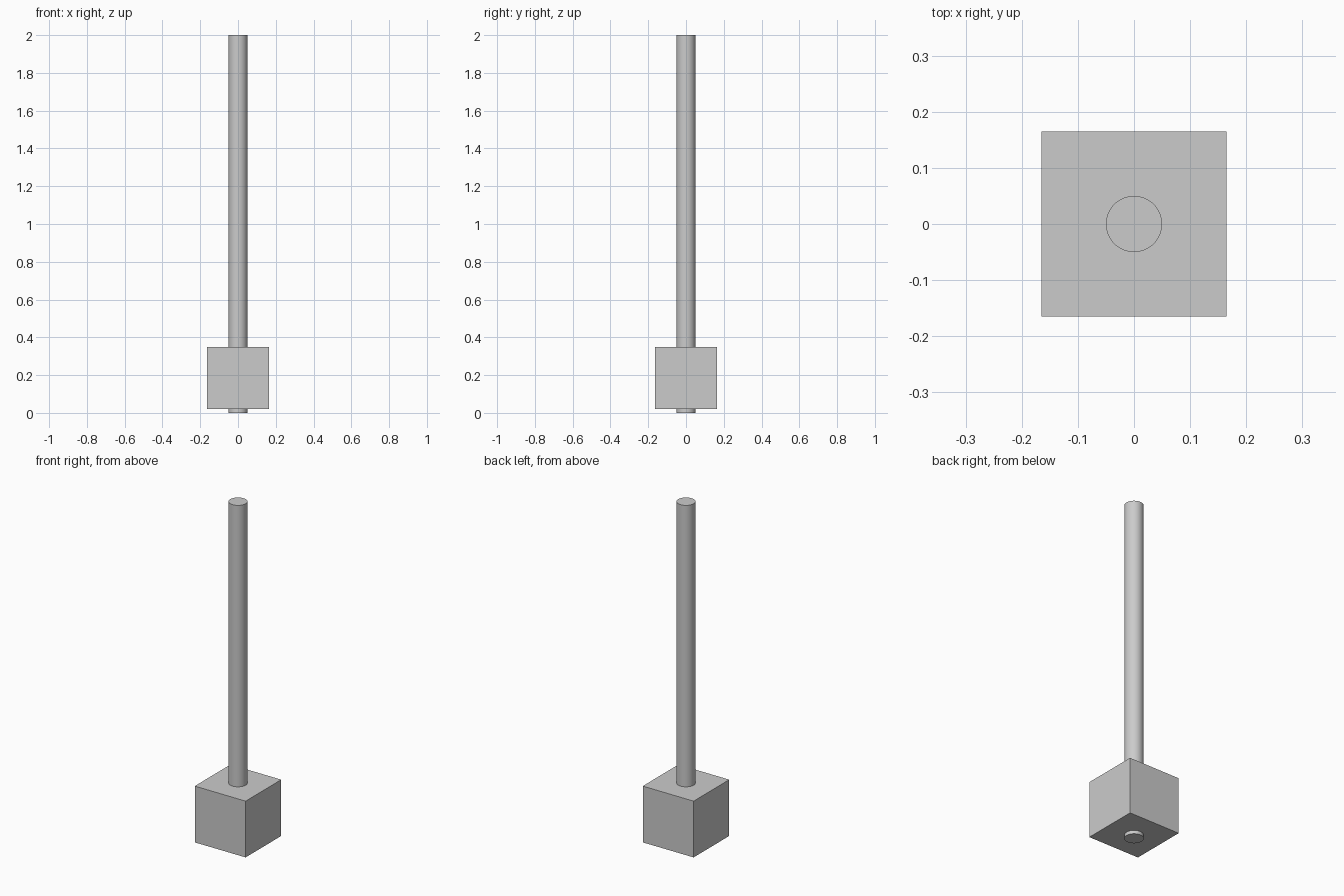
import bpy
import math

if "Cube" in bpy.data.objects:
    bpy.data.objects.remove(bpy.data.objects["Cube"])

# Long round pole running through the block
bpy.ops.mesh.primitive_cylinder_add(vertices=64, radius=0.05, depth=2.0, location=(0, 0, 1.0))
pole = bpy.context.object
pole.name = "pole"
bpy.ops.object.shade_smooth_by_angle(angle=math.radians(30))

# Cube block near the lower end, leaving a short stub below
bpy.ops.mesh.primitive_cube_add(size=0.33, location=(0, 0, 0.185))
bpy.context.object.name = "block"
